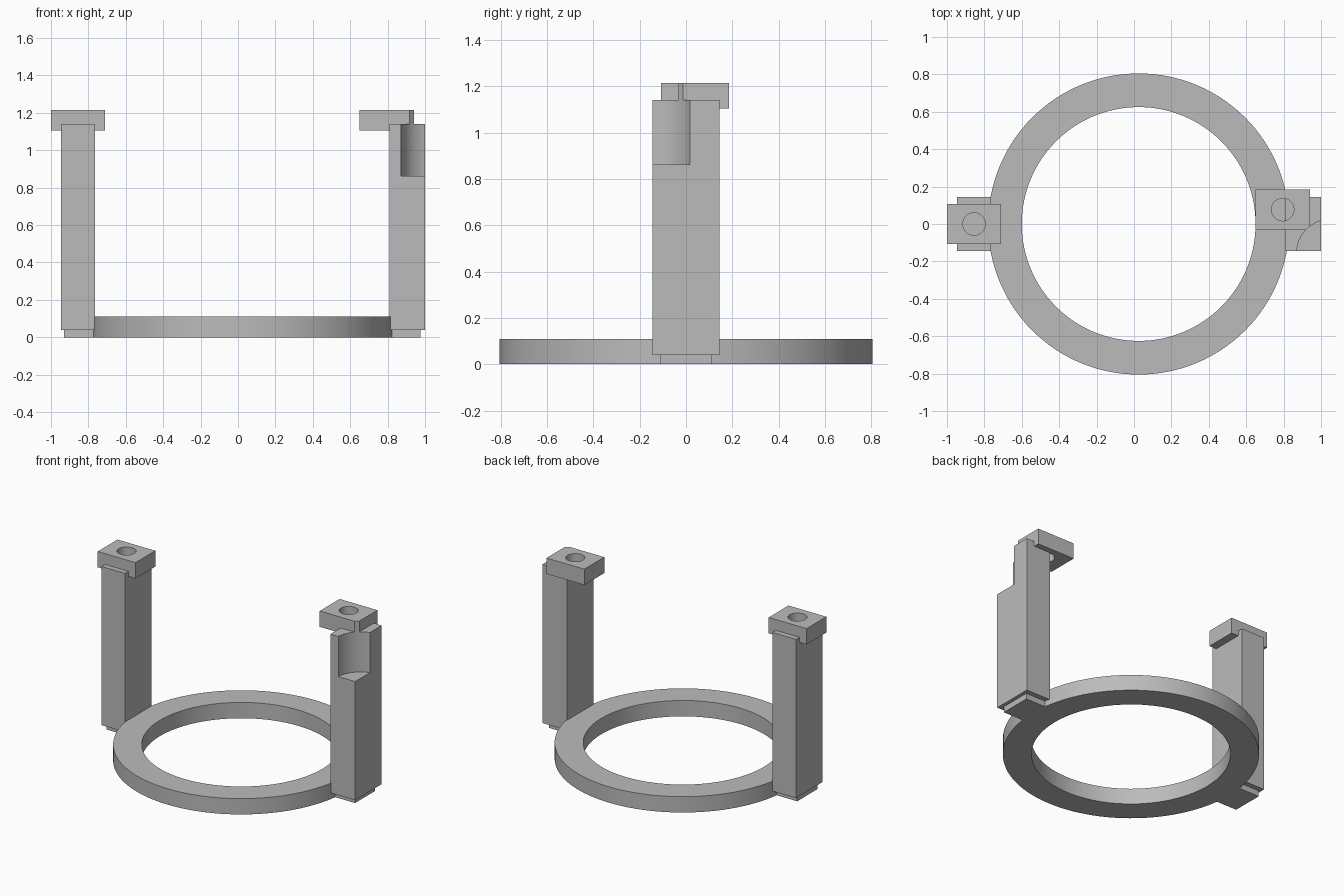
import bpy
import math

cube = bpy.data.objects.get("Cube")
if cube:
    bpy.data.objects.remove(cube, do_unlink=True)

grey = bpy.data.materials.new("light_grey")
grey.use_nodes = True
colour = (0.5, 0.5, 0.5, 1)
grey.diffuse_color = colour
grey.node_tree.nodes["Principled BSDF"].inputs["Base Color"].default_value = colour


def box(name, x, y, z):
    """Box spanning the given (low, high) ranges."""
    bpy.ops.mesh.primitive_cube_add(size=1, location=[sum(r) / 2 for r in (x, y, z)])
    obj = bpy.context.object
    obj.name = name
    obj.scale = [r[1] - r[0] for r in (x, y, z)]
    bpy.ops.object.transform_apply(location=True, rotation=False, scale=True)
    obj.data.materials.append(grey)
    return obj


def cylinder(name, x, y, radius, z, sides=64):
    bpy.ops.mesh.primitive_cylinder_add(
        vertices=sides, radius=radius, depth=z[1] - z[0], location=(x, y, sum(z) / 2))
    obj = bpy.context.object
    obj.name = name
    bpy.ops.object.transform_apply(location=True, rotation=False, scale=True)
    obj.data.materials.append(grey)
    return obj


def cut(obj, cutter):
    """Subtract the cutter from the object, then remove the cutter."""
    mod = obj.modifiers.new("cut", "BOOLEAN")
    mod.operation = "DIFFERENCE"
    mod.solver = "EXACT"
    mod.object = cutter
    bpy.ops.object.select_all(action="DESELECT")
    bpy.context.view_layer.objects.active = obj
    obj.select_set(True)
    bpy.ops.object.modifier_apply(modifier=mod.name)
    bpy.data.objects.remove(cutter, do_unlink=True)
    bpy.ops.object.shade_smooth_by_angle(angle=math.radians(30))


# Base ring
ring = cylinder("base_ring", 0.025, 0, 0.805, (0, 0.11), 128)
cut(ring, cylinder("ring_cutter", 0.025, 0, 0.625, (-0.1, 0.3), 128))

# Tabs joining the ring to the posts
box("right_tab", (-0.93, -0.74), (-0.11, 0.11), (0, 0.1))
box("left_tab", (0.78, 0.975), (-0.11, 0.11), (0, 0.1))

# Upright posts
box("right_post", (-0.945, -0.765), (-0.145, 0.145), (0.04, 1.14))
left_post = box("left_post", (0.81, 1.0), (-0.145, 0.145), (0.04, 1.14))

# Drilled caps
right_cap = box("right_cap", (-1.0, -0.71), (-0.108, 0.108), (1.105, 1.215))
left_cap = box("left_cap", (0.65, 0.94), (-0.033, 0.185), (1.105, 1.215))
for cap, x, y in ((right_cap, -0.855, 0), (left_cap, 0.795, 0.077)):
    cut(cap, cylinder("hole_cutter", x, y, 0.06, (1, 1.3), 48))

# Round relief in the corner of the left post and its cap
for part in (left_post, left_cap):
    cut(part, cylinder("relief_cutter", 1.05, -0.155, 0.18, (0.862, 1.4)))
